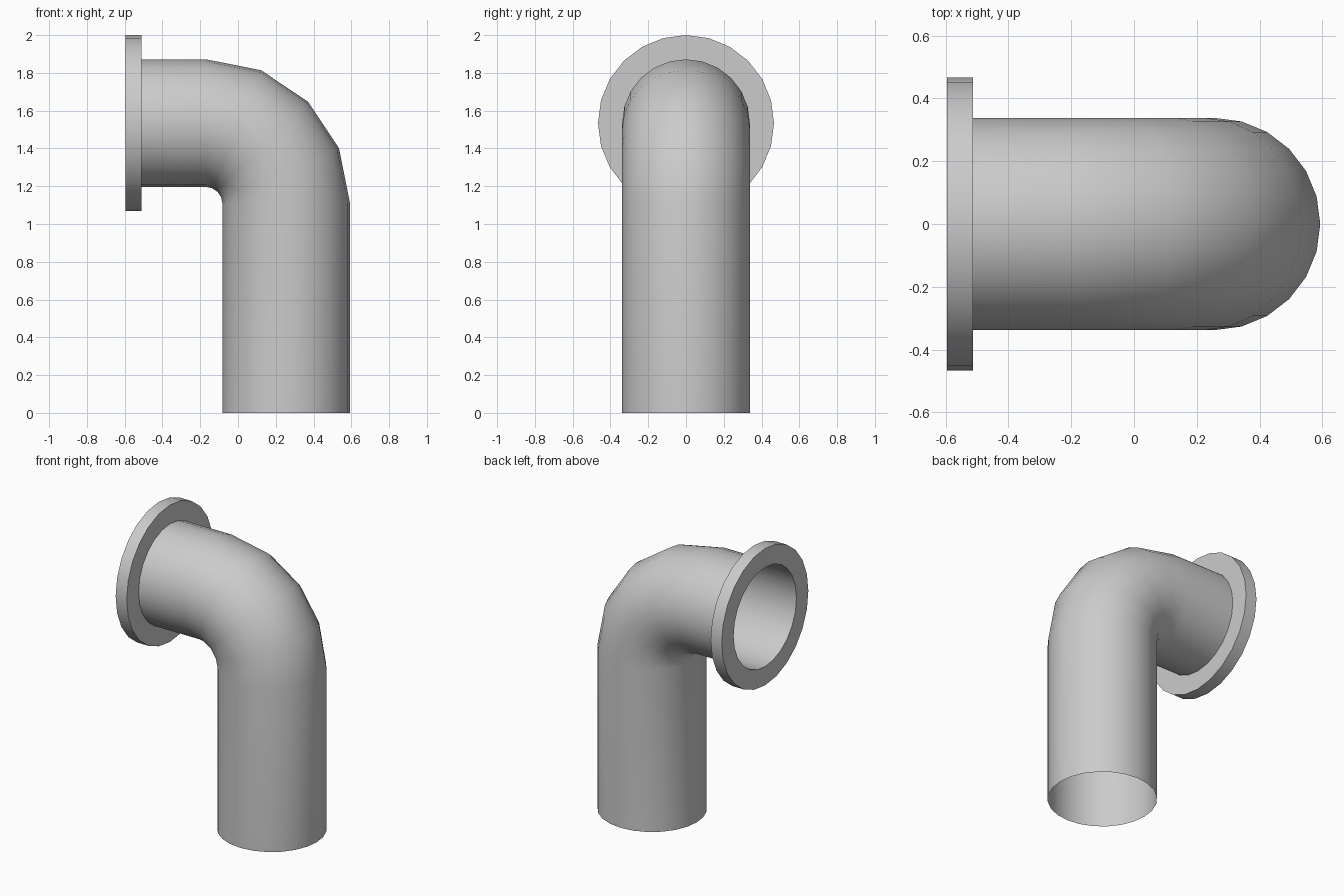
import bpy
import bmesh
from math import sin, cos, pi, radians
from mathutils import Vector

SIDES = 24
PIPE_R = 0.338
FLANGE_R = 0.466
BEND_R = 0.425
BEND_CENTRE = Vector((-0.17, 0, 1.109))
AXIS_Z = BEND_CENTRE.z + BEND_R
FLANGE_FRONT, FLANGE_BACK = -0.512, -0.595

cube = bpy.data.objects.get("Cube")
if cube:
    bpy.data.objects.remove(cube, do_unlink=True)

grey = bpy.data.materials.new("light_grey")
grey.use_nodes = True
colour = (0.6, 0.6, 0.6, 1)
grey.diffuse_color = colour
grey.node_tree.nodes["Principled BSDF"].inputs["Base Color"].default_value = colour


def loft(name, rings, closed=False):
    """Skin circles given as (centre, tilt from level, radius)."""
    bm = bmesh.new()
    loops = []
    for centre, tilt, radius in rings:
        across = Vector((cos(tilt), 0, sin(tilt)))
        loop = []
        for i in range(SIDES):
            t = 2 * pi * i / SIDES
            offset = across * cos(t) + Vector((0, sin(t), 0))
            loop.append(bm.verts.new(Vector(centre) + offset * radius))
        loops.append(loop)
    pairs = list(zip(loops, loops[1:]))
    if closed:
        pairs.append((loops[-1], loops[0]))
    for a, b in pairs:
        for i in range(SIDES):
            j = (i + 1) % SIDES
            bm.faces.new((a[i], a[j], b[j], b[i]))
    mesh = bpy.data.meshes.new(name)
    bm.to_mesh(mesh)
    bm.free()
    mesh.materials.append(grey)
    obj = bpy.data.objects.new(name, mesh)
    bpy.context.collection.objects.link(obj)
    bpy.ops.object.select_all(action="DESELECT")
    obj.select_set(True)
    bpy.context.view_layer.objects.active = obj
    bpy.ops.object.shade_smooth_by_angle(angle=radians(35))
    return obj


# Open thin-walled pipe: upright leg, four-step elbow, level leg
pipe = [((BEND_CENTRE.x + BEND_R, 0, 0), 0, PIPE_R)]
for step in range(5):
    a = step * pi / 8
    pipe.append((BEND_CENTRE + Vector((cos(a), 0, sin(a))) * BEND_R, a, PIPE_R))
pipe.append(((FLANGE_FRONT, 0, AXIS_Z), pi / 2, PIPE_R))
loft("elbow_pipe", pipe)

# Flat ring at the end of the level leg
profile = [(FLANGE_FRONT, FLANGE_R), (FLANGE_BACK, FLANGE_R),
           (FLANGE_BACK, PIPE_R), (FLANGE_FRONT, PIPE_R)]
loft("end_flange", [((x, 0, AXIS_Z), pi / 2, r) for x, r in profile], closed=True)
